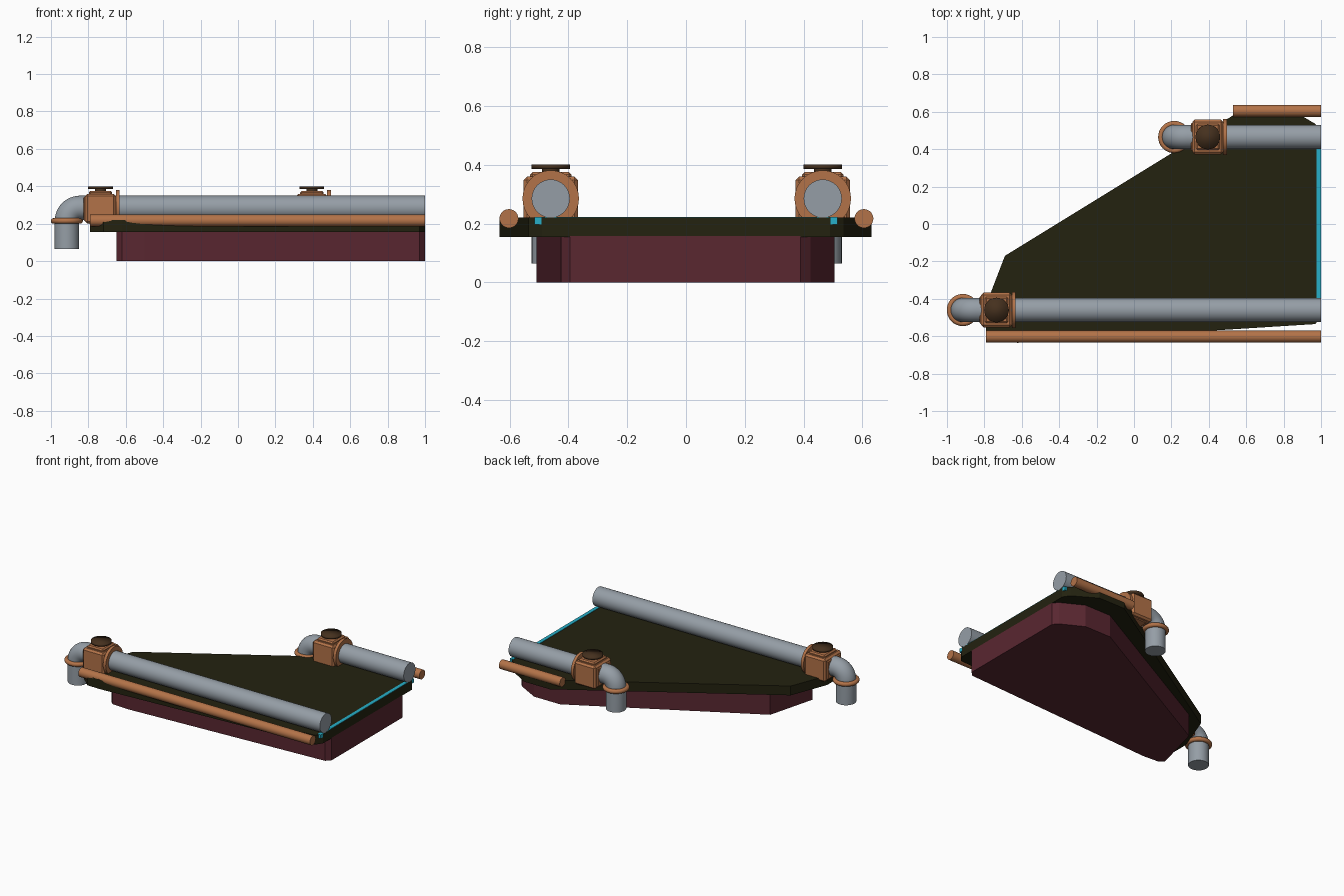
import bpy, bmesh, math
from mathutils import Matrix, Vector

if "Cube" in bpy.data.objects:
    bpy.data.objects.remove(bpy.data.objects["Cube"])


def material(name, rgb):
    m = bpy.data.materials.new(name)
    m.use_nodes = True
    m.diffuse_color = (*rgb, 1)
    m.node_tree.nodes["Principled BSDF"].inputs["Base Color"].default_value = (*rgb, 1)
    return m


OLIVE = material("dark olive", (0.017, 0.016, 0.005))
MAROON = material("maroon", (0.1, 0.02, 0.03))
STEEL = material("steel grey", (0.3, 0.34, 0.38))
COPPER = material("copper", (0.45, 0.17, 0.065))
BROWN = material("dark brown", (0.06, 0.03, 0.013))
CYAN = material("cyan", (0.02, 0.43, 0.58))


def finish(name, bm, mat, smooth=None):
    """Turn a bmesh into an object; smooth is the sharp-edge angle."""
    bmesh.ops.recalc_face_normals(bm, faces=bm.faces)
    me = bpy.data.meshes.new(name)
    bm.to_mesh(me)
    bm.free()
    me.materials.append(mat)
    if smooth:
        me.shade_smooth()
        me.set_sharp_from_angle(angle=math.radians(smooth))
    ob = bpy.data.objects.new(name, me)
    bpy.context.collection.objects.link(ob)
    return ob


def slab(name, outline, z0, z1, mat):
    bm = bmesh.new()
    face = bm.faces.new([bm.verts.new((x, y, z0)) for x, y in outline])
    top = bmesh.ops.extrude_face_region(bm, geom=[face])["geom"]
    bmesh.ops.translate(bm, vec=(0, 0, z1 - z0),
                        verts=[v for v in top if isinstance(v, bmesh.types.BMVert)])
    return finish(name, bm, mat)


def box(name, centre, size, mat, bevel=0):
    bm = bmesh.new()
    bmesh.ops.create_cube(bm, size=1)
    bmesh.ops.scale(bm, vec=size, verts=bm.verts)
    bmesh.ops.translate(bm, vec=centre, verts=bm.verts)
    if bevel:
        bmesh.ops.bevel(bm, geom=list(bm.edges), offset=bevel, segments=1, affect='EDGES')
    return finish(name, bm, mat)


def rod(name, a, b, r, mat, smooth=40, sides=32):
    a, b = Vector(a), Vector(b)
    bm = bmesh.new()
    turn = (b - a).to_track_quat('Z', 'Y').to_matrix().to_4x4()
    bmesh.ops.create_cone(bm, cap_ends=True, segments=sides, radius1=r, radius2=r,
                          depth=(b - a).length,
                          matrix=Matrix.Translation((a + b) / 2) @ turn)
    return finish(name, bm, mat, smooth)


def sweep(name, path, r, mat, sides=32):
    """Round tube along a path lying in the xz plane."""
    bm = bmesh.new()
    rings = []
    for i, p in enumerate(path):
        t = (path[min(i + 1, len(path) - 1)] - path[max(i - 1, 0)]).normalized()
        side = Vector((0, 1, 0))
        up = t.cross(side)
        rings.append([bm.verts.new(p + r * (math.cos(k) * side + math.sin(k) * up))
                      for k in (math.tau * j / sides for j in range(sides))])
    for low, high in zip(rings, rings[1:]):
        for j in range(sides):
            n = (j + 1) % sides
            bm.faces.new((low[j], low[n], high[n], high[j]))
    bm.faces.new(rings[0])
    bm.faces.new(rings[-1])
    return finish(name, bm, mat, 40)


def ring(name, centre, major, minor, mat):
    bpy.ops.mesh.primitive_torus_add(location=centre, major_radius=major, minor_radius=minor,
                                     major_segments=32, minor_segments=12)
    ob = bpy.context.object
    ob.name = name
    ob.data.materials.append(mat)
    ob.data.shade_smooth()


# Lower hull and wider deck
slab("hull", [(-0.65, -0.47), (-0.62, -0.5), (-0.5, -0.508), (0.97, -0.425), (1, -0.395),
              (1, 0.39), (0.97, 0.424), (0.82, 0.505), (0.62, 0.505), (-0.56, -0.13)],
     0, 0.157, MAROON)
slab("deck", [(-0.79, -0.57), (-0.72, -0.633), (-0.62, -0.635), (0.97, -0.535), (1, -0.49),
              (1, 0.49), (0.97, 0.535), (0.81, 0.63), (0.61, 0.63), (-0.69, -0.17),
              (-0.79, -0.43)], 0.155, 0.22, OLIVE)
box("edge_strip", (0.987, 0, 0.21), (0.025, 1.03, 0.026), CYAN)

# Side rails
rod("front_rail", (-0.79, -0.602, 0.217), (1, -0.602, 0.217), 0.032, COPPER)
rod("back_rail", (0.53, 0.605, 0.217), (1, 0.605, 0.217), 0.032, COPPER)

# Pipe runs: straight pipe, downward elbow, collar ring and valve
Z, R, BEND = 0.285, 0.065, 0.07
for side, y, down_x, valve_x in (("front", -0.46, -0.915, -0.735), ("back", 0.465, 0.215, 0.395)):
    path = [Vector((1, y, Z))]
    for i in range(13):
        a = math.pi / 2 * i / 12
        path.append(Vector((down_x + BEND - BEND * math.sin(a), y,
                            Z - BEND + BEND * math.cos(a))))
    path.append(Vector((down_x, y, 0.065)))
    sweep(side + "_pipe", path, R, STEEL)
    ring(side + "_collar", (down_x, y, 0.215), 0.071, 0.015, COPPER)

    box(side + "_valve_body", (valve_x, y, 0.28), (0.165, 0.185, 0.16), COPPER, 0.012)
    box(side + "_valve_plate", (valve_x, y, 0.285), (0.125, 0.14, 0.18), COPPER, 0.008)
    box(side + "_valve_cheeks", (valve_x - 0.002, y, 0.28), (0.178, 0.15, 0.13), COPPER, 0.006)
    rod(side + "_valve_flange", (valve_x + 0.082, y, Z), (valve_x + 0.102, y, Z), 0.096, COPPER)
    rod(side + "_valve_stem", (valve_x, y, 0.36), (valve_x, y, 0.388), 0.03, BROWN)
    rod(side + "_valve_cap", (valve_x, y, 0.386), (valve_x, y, 0.4), 0.066, BROWN, 180)
